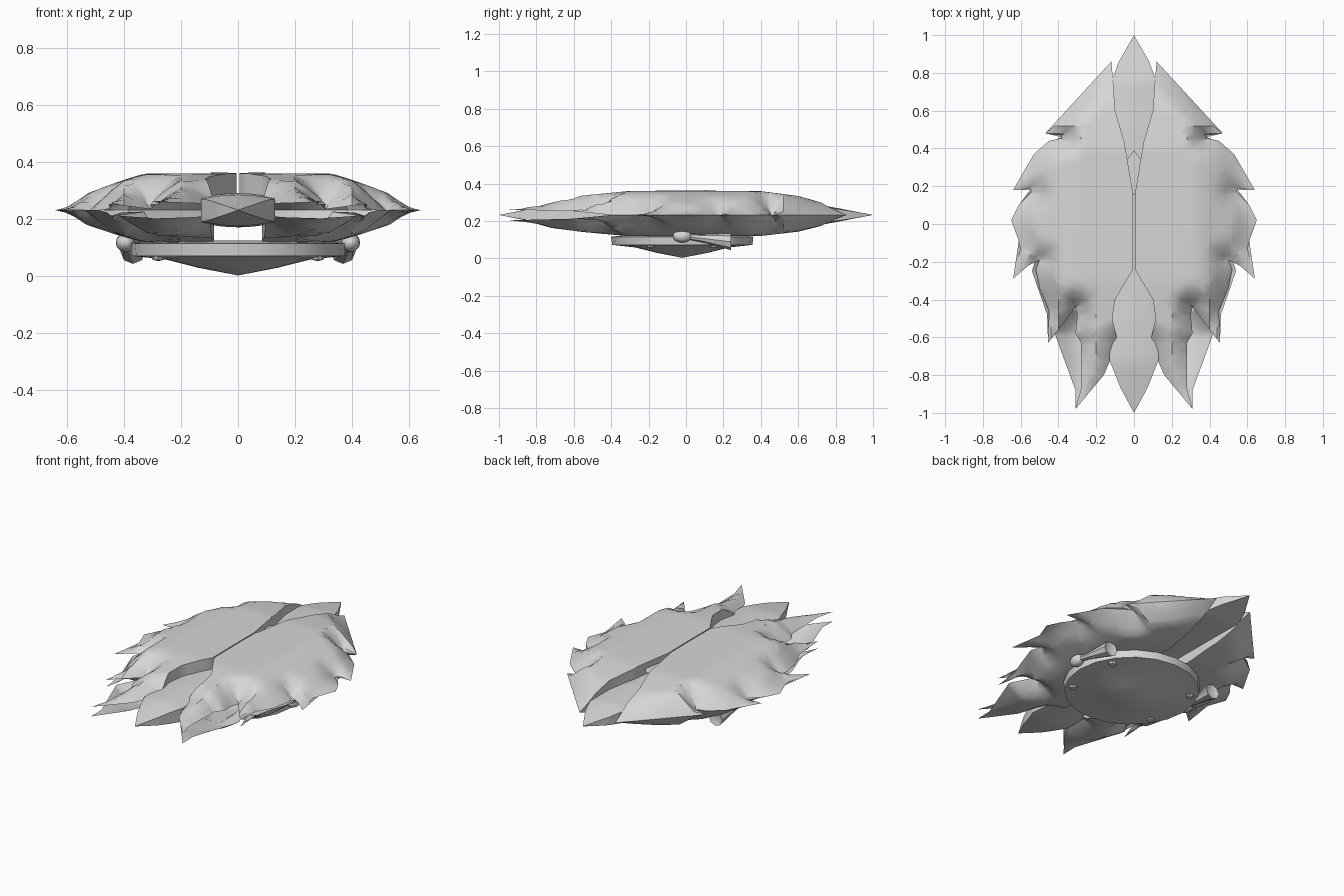
import bpy, bmesh, math
from mathutils import Vector

if "Cube" in bpy.data.objects:
    bpy.data.objects.remove(bpy.data.objects["Cube"])

grey = bpy.data.materials.new("hull_grey")
grey.diffuse_color = (0.68, 0.68, 0.68, 1)
grey.use_nodes = True
grey.node_tree.nodes["Principled BSDF"].inputs["Base Color"].default_value = grey.diffuse_color
MID = 0.232


def ramp(v, points):
    """Piecewise linear profile through (position, value) pairs."""
    if v <= points[0][0]:
        return points[0][1]
    for (a, p), (b, q) in zip(points, points[1:]):
        if v <= b:
            return p + (q - p) * (v - a) / (b - a)
    return points[-1][1]


def finish(bm, name, mirror=False, angle=35):
    me = bpy.data.meshes.new(name)
    bm.to_mesh(me)
    bm.free()
    me.materials.append(grey)
    ob = bpy.data.objects.new(name, me)
    bpy.context.collection.objects.link(ob)
    if mirror:
        ob.modifiers.new("mirror", 'MIRROR').use_mirror_merge = False
    bpy.ops.object.select_all(action='DESELECT')
    ob.select_set(True)
    bpy.context.view_layer.objects.active = ob
    bpy.ops.object.shade_smooth_by_angle(angle=math.radians(angle))
    return ob


def sheet(name, outline, height, up=True, mirror=True, skirt=None, step=0.04):
    """Cut an outline into a fine grid, lift it, and wall chosen rim edges down to MID."""
    bm = bmesh.new()
    face = bm.faces.new([bm.verts.new((x, y, 0)) for x, y in outline])
    face.normal_update()
    if (face.normal.z > 0) != up:
        face.normal_flip()
    bmesh.ops.triangulate(bm, faces=bm.faces[:])
    for axis in (0, 1):
        n = Vector((1, 0, 0)) if axis == 0 else Vector((0, 1, 0))
        for i in range(-26, 27):
            bmesh.ops.bisect_plane(bm, geom=bm.verts[:] + bm.edges[:] + bm.faces[:],
                                   plane_co=n * (i * step), plane_no=n, dist=1e-4)
    for v in bm.verts:
        v.co.z = height(v.co.x, v.co.y)
    if skirt:
        rim = [e for e in bm.edges if e.is_boundary and all(skirt(v.co) for v in e.verts)]
        new = bmesh.ops.extrude_edge_only(bm, edges=rim)["geom"]
        for v in new:
            if isinstance(v, bmesh.types.BMVert):
                v.co.z = MID
    return finish(bm, name, mirror)


# Shell profiles: flat on top, falling to a sharp rim
ACROSS = [(0, 1), (0.33, 0.99), (0.42, 0.77), (0.53, 0.45), (0.65, 0)]
ALONG = [(-1, 0.27), (-0.8, 0.52), (-0.55, 0.8), (-0.3, 0.99), (0, 1),
         (0.4, 0.98), (0.6, 0.78), (0.86, 0.22), (1, 0)]
INNER = 0.121


def feathered(outline, sign, depth):
    """Domed height that thins out toward the outer rim."""
    segs = [(Vector(a), Vector(b)) for a, b in zip(outline, outline[1:] + outline[:1])
            if max(a[0], b[0]) > INNER]

    def height(x, y):
        p = Vector((x, y))
        d = 1.0
        for a, b in segs:
            t = max(0, min(1, (p - a).dot(b - a) / (b - a).length_squared))
            d = min(d, (p - a - (b - a) * t).length)
        full = depth * ramp(abs(x), ACROSS) * ramp(y, ALONG)
        edge = min(full, ramp(y, [(-1, 0.03), (-0.6, 0.02), (-0.4, 0)]))
        return MID + sign * (edge + (full - edge) * min(1, d / 0.1) ** 0.75)
    return height


def is_inner(co):
    return co.x < INNER


# Upper armour shell with feathered rim
UPPER = [
    (0.12, 0.86), (0.11, 0.75), (0.1, 0.6), (0.05, 0.43), (0.005, 0.16),
    (0.005, -0.24), (0.1, -0.4), (0.115, -0.5), (0.085, -0.63), (0.16, -0.8),
    (0.31, -0.98), (0.28, -0.87), (0.28, -0.63), (0.31, -0.58), (0.3, -0.48),
    (0.31, -0.44), (0.37, -0.52), (0.455, -0.63), (0.45, -0.46), (0.5, -0.34),
    (0.52, -0.24), (0.5, -0.19), (0.56, -0.22), (0.64, -0.29), (0.6, -0.13),
    (0.61, -0.09), (0.65, 0.02), (0.61, 0.1), (0.54, 0.17), (0.55, 0.19),
    (0.64, 0.18), (0.53, 0.37), (0.45, 0.44), (0.385, 0.455), (0.385, 0.47),
    (0.47, 0.48)]
sheet("upper_shell", UPPER, feathered(UPPER, 1, 0.13), skirt=is_inner)

# Lower armour shell, split by the keel channel
LOWER = [
    (0.12, 0.86), (0.11, 0.75), (0.09, 0.5), (0.085, -0.4), (0.1, -0.6),
    (0.17, -0.8), (0.31, -0.98), (0.31, -0.88), (0.42, -0.58), (0.33, -0.45),
    (0.41, -0.48), (0.455, -0.63), (0.46, -0.48), (0.54, -0.25), (0.52, -0.18),
    (0.64, -0.29), (0.61, -0.09), (0.65, 0.02), (0.61, 0.1), (0.55, 0.18),
    (0.64, 0.18), (0.53, 0.37), (0.43, 0.44), (0.385, 0.46), (0.47, 0.48)]
sheet("lower_shell", LOWER, feathered(LOWER, -1, 0.115), up=False, skirt=is_inner)

# Raised collar plates beside the dorsal slot
sheet("dorsal_collar", [
    (0.005, 0.16), (0.07, 0.3), (0.045, 0.4), (0.14, 0.27), (0.09, 0.18), (0.115, 0.03),
    (0.1, -0.1), (0.005, -0.24)],
    lambda x, y: MID + 0.003 + 0.13 * ramp(x, ACROSS) * ramp(y, ALONG))
sheet("dorsal_diamond", [(0, 0.39), (-0.07, 0.3), (0, 0.15), (0.07, 0.3)],
      lambda x, y: 0.325, mirror=False)

# Central spindle: rounded top and bottom with upright sides
SPINE = [(-1, 0), (-0.73, 0.9), (-0.5, 1), (0.5, 1), (0.75, 0.8), (1, 0)]
half = [(0, -1), (0.07, -0.87), (0.13, -0.72), (0.12, -0.5), (0.11, -0.2), (0.11, 0.5),
        (0.12, 0.75), (0.08, 0.86), (0, 1)]
ring = half + [(-x, y) for x, y in reversed(half[1:-1])]
for name, s in (("spindle_top", 1), ("spindle_bottom", -1)):
    sheet(name, ring, lambda x, y: MID + s * 0.06 * ramp(y, SPINE) * (1 - 16 * x * x),
          up=s > 0, mirror=False, skirt=lambda co: True)


def lathe(name, profile, loc, sides, mirror=False, axis='Z', tilt=0.0):
    """Spin (radius, height) pairs round an axis."""
    bm = bmesh.new()
    rings = []
    for r, h in profile:
        loop = []
        for i in range(sides):
            a = 2 * math.pi * i / sides
            c, s = r * math.cos(a), r * math.sin(a)
            co = (c, s, h) if axis == 'Z' else (c + tilt * h, h, s + tilt * h)
            loop.append(bm.verts.new(Vector(co) + Vector(loc)))
        rings.append(loop)
    for p, q in zip(rings, rings[1:]):
        for i in range(sides):
            j = (i + 1) % sides
            bm.faces.new((p[i], p[j], q[j], q[i]))
    bmesh.ops.remove_doubles(bm, verts=bm.verts[:], dist=1e-5)
    holes = [e for e in bm.edges if e.is_boundary]
    if holes:
        bmesh.ops.holes_fill(bm, edges=holes)
    bmesh.ops.recalc_face_normals(bm, faces=bm.faces[:])
    return finish(bm, name, mirror)


# Belly disc with shallow cone, reaching up into the hull
lathe("belly_disc", [(0, 0.003), (0.14, 0.03), (0.25, 0.058), (0.375, 0.072),
                     (0.38, 0.115), (0.3, 0.125)], (0, -0.02, 0), 20)

# Small studs below the disc rim
for n, y in (("front", -0.19), ("back", 0.15)):
    lathe(n + "_stud", [(0, 0.053), (0.02, 0.058), (0.028, 0.075)], (0.28, y, 0), 8, True)

# Side pods: ball with a flared tail
ball = [(0.034 * math.sin(math.pi * i / 8), -0.05 * math.cos(math.pi * i / 8)) for i in range(9)]
lathe("pod_ball", ball, (0.395, -0.02, 0.118), 12, True, 'Y')
lathe("pod_tail", [(0.016, 0), (0.02, 0.06), (0.045, 0.22), (0.0, 0.2)],
      (0.395, 0.02, 0.115), 8, True, 'Y', -0.12)
